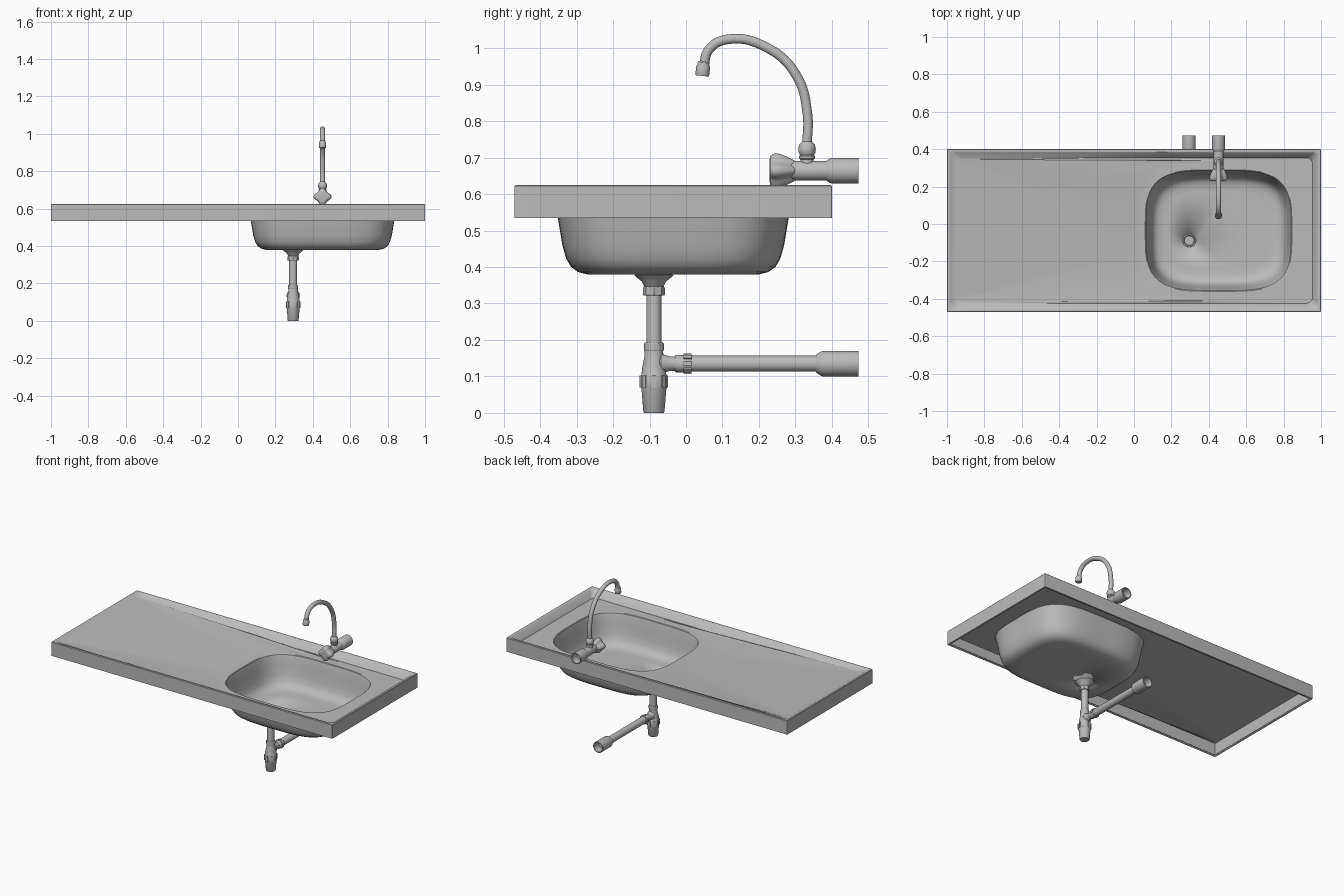
import bpy, bmesh, math
from mathutils import Vector, Matrix

cube = bpy.data.objects.get("Cube")
if cube:
    bpy.data.objects.remove(cube)

steel = bpy.data.materials.new("brushed_steel")
steel.use_nodes = True
GREY = (0.5, 0.5, 0.5, 1)
steel.diffuse_color = GREY
steel.node_tree.nodes["Principled BSDF"].inputs["Base Color"].default_value = GREY


def finish(bm, name, angle=35):
    mesh = bpy.data.meshes.new(name)
    bm.to_mesh(mesh)
    bm.free()
    mesh.materials.append(steel)
    obj = bpy.data.objects.new(name, mesh)
    bpy.context.collection.objects.link(obj)
    shade(obj, angle)
    return obj


def shade(obj, angle=35):
    bpy.ops.object.select_all(action='DESELECT')
    obj.select_set(True)
    bpy.context.view_layer.objects.active = obj
    bpy.ops.object.shade_smooth_by_angle(angle=math.radians(angle))


def ring(bm, points):
    return [bm.verts.new(p) for p in points]


def bridge(bm, a, b):
    n = len(a)
    for i in range(n):
        j = (i + 1) % n
        bm.faces.new((a[i], a[j], b[j], b[i]))


def fill_between(bm, outer, inner):
    edges = []
    for loop in (outer, inner):
        for i, v in enumerate(loop):
            w = loop[(i + 1) % len(loop)]
            edges.append(bm.edges.get((v, w)) or bm.edges.new((v, w)))
    made = bmesh.ops.triangle_fill(bm, edges=edges, use_beauty=True, normal=(0, 0, 1))
    for f in made["geom"]:
        if isinstance(f, bmesh.types.BMFace):
            f.normal_update()
            if f.normal.z < 0:
                f.normal_flip()


def lathe(name, profile, origin, axis='Z', segs=32, lobe=0.0, angle=35):
    """Revolve (radius, height) pairs around Z or Y; lobe makes four ridges."""
    bm = bmesh.new()
    rings = []
    for r, h in profile:
        pts = []
        for i in range(segs):
            t = 2 * math.pi * i / segs
            q = r * (1 + lobe * (math.cos(4 * t) - 1) / 2)
            pts.append((q * math.cos(t), q * math.sin(t), h))
        rings.append(ring(bm, pts))
    for a, b in zip(rings, rings[1:]):
        bridge(bm, a, b)
    bm.faces.new(rings[0][::-1])
    bm.faces.new(rings[-1])
    bmesh.ops.recalc_face_normals(bm, faces=bm.faces)
    if axis == 'Y':
        bm.transform(Matrix.Rotation(-math.pi / 2, 4, 'X'))
    bm.transform(Matrix.Translation(origin))
    return finish(bm, name, angle)


# Worktop: skirt, rim, sloping drainer and basin in one pressed sheet
BEND, LOW = 0.15, 0.58


def floor_z(x):
    return LOW + 0.033 * max(0, BEND - x) / 1.11


def tray_loop(inset, radius, z=None):
    x0, x1, y0, y1 = -1 + inset, 1 - inset, -0.47 + inset, 0.4 - inset
    pts = [(BEND, y0)]
    corners = [(x1, y0, -1, 1), (x1, y1, -1, -1), (x0, y1, 1, -1), (x0, y0, 1, 1)]
    for k, (cx, cy, sx, sy) in enumerate(corners):
        for i in range(7):
            t = math.pi / 2 * (k - 1 + i / 6)
            pts.append((cx + radius * (sx + math.cos(t)), cy + radius * (sy + math.sin(t))))
        if k == 1:
            pts.append((BEND, y1))
    return [(x, y, floor_z(x) if z is None else z) for x, y in pts]


def oval_loop(cx, cy, a, b, power, z=None, segs=96):
    pts = []
    for i in range(segs):
        t = 2 * math.pi * i / segs
        c, s = math.cos(t), math.sin(t)
        k = (abs(c) ** power + abs(s) ** power) ** (-1 / power)
        x, y = cx + a * c * k, cy + b * s * k
        pts.append((x, y, floor_z(x) if z is None else z))
    return pts


DRAIN = (0.295, -0.088)
bm = bmesh.new()
loops = [ring(bm, tray_loop(*spec)) for spec in (
    (0.012, 0.003, 0.535), (0, 0.004, 0.535), (0, 0.004, 0.622), (0.003, 0.004, 0.625),
    (0.014, 0.02, 0.625), (0.019, 0.025, 0.622), (0.046, 0.03))]
for a, b in zip(loops, loops[1:]):
    bridge(bm, a, b)

# Shallow step around the basin
step_top = ring(bm, oval_loop(0.46, -0.035, 0.46, 0.375, 3.2))
step_low = ring(bm, oval_loop(0.46, -0.035, 0.448, 0.365, 3.2, LOW))
fill_between(bm, loops[-1], step_top)
bridge(bm, step_top, step_low)

# Basin wall, listed as inset from the edge and height
previous = step_low
for inset, z in ((0, LOW), (0.004, 0.577), (0.01, 0.555), (0.016, 0.52), (0.026, 0.46),
                 (0.036, 0.425), (0.048, 0.404), (0.066, 0.391), (0.09, 0.385), (0.12, 0.384)):
    current = ring(bm, oval_loop(0.452, -0.035, 0.392 - inset, 0.325 - inset, 3.7, z))
    bridge(bm, previous, current)
    previous = current
hole = ring(bm, oval_loop(*DRAIN, 0.033, 0.033, 2, 0.384, 32))
fill_between(bm, previous, hole)
worktop = finish(bm, "worktop_with_basin", 30)
thick = worktop.modifiers.new("sheet_thickness", 'SOLIDIFY')
thick.thickness = 0.005
thick.offset = -1

# Waste fitting and trap
waste = (*DRAIN, 0)
lathe("drain_cup", [(0.025, 0.372), (0.026, 0.384), (0.028, 0.387), (0.034, 0.387), (0.036, 0.384),
                    (0.054, 0.378), (0.048, 0.372), (0.033, 0.36), (0.026, 0.345), (0.02, 0.34)], waste)
lathe("drain_nut", [(0.028, 0.322), (0.03, 0.325), (0.03, 0.342), (0.028, 0.346)], waste, segs=8, angle=20)
lathe("down_pipe", [(0.021, 0.18), (0.021, 0.33)], waste)
lathe("trap_top_nut", [(0.026, 0.17), (0.027, 0.172), (0.027, 0.19), (0.025, 0.193)], waste, segs=12, angle=20)
lathe("trap_body", [(0.027, 0), (0.029, 0.003), (0.034, 0.065), (0.036, 0.07), (0.036, 0.1),
                    (0.034, 0.105), (0.032, 0.125), (0.026, 0.155), (0.025, 0.175)], waste)


def lugs(name, origin, axis, radius, length, count=8):
    bm = bmesh.new()
    for i in range(count):
        turn = Matrix.Rotation(2 * math.pi * i / count, 4, 'Z')
        place = turn @ Matrix.Translation((radius, 0, 0)) @ Matrix.Diagonal((0.006, 0.011, length, 1))
        bmesh.ops.create_cube(bm, size=1, matrix=place)
    if axis == 'Y':
        bm.transform(Matrix.Rotation(-math.pi / 2, 4, 'X'))
    bm.transform(Matrix.Translation(origin))
    return finish(bm, name)


lugs("trap_collar_lugs", (*DRAIN, 0.086), 'Z', 0.036, 0.034)

# Outlet pipe to the wall, with a hollow end sleeve
outlet = (DRAIN[0], 0, 0.135)
lathe("outlet_branch", [(0.016, -0.09), (0.027, -0.068), (0.02, -0.045), (0.02, -0.02)], outlet, 'Y')
lathe("outlet_nut", [(0.022, -0.03), (0.024, -0.027), (0.024, 0.013), (0.022, 0.016)], outlet, 'Y')
lugs("outlet_nut_lugs", (DRAIN[0], 0.004, 0.135), 'Y', 0.025, 0.022)
lathe("outlet_pipe", [(0.022, 0.01), (0.022, 0.37)], outlet, 'Y')


def sleeve(name, start, end, origin):
    lathe(name, [(0.024, start), (0.033, start + 0.014), (0.035, start + 0.02), (0.035, end),
                 (0.03, end), (0.03, end - 0.05)], origin, 'Y')


sleeve("outlet_wall_sleeve", 0.356, 0.473, outlet)

# Tap body, handle and spout
TAP_X = 0.452
tap = (TAP_X, 0, 0.664)
lathe("tap_body", [(0.02, 0.28), (0.027, 0.298), (0.027, 0.395)], tap, 'Y')
sleeve("tap_wall_sleeve", 0.38, 0.473, tap)
lathe("tap_handle", [(0.028, 0.229), (0.04, 0.231), (0.046, 0.238), (0.048, 0.25), (0.044, 0.264),
                     (0.037, 0.28), (0.029, 0.296), (0.024, 0.302)], tap, 'Y', 48, 0.27, 50)
lathe("spout_neck", [(0.018, 0.67), (0.018, 0.695), (0.022, 0.698), (0.022, 0.704), (0.019, 0.707),
                     (0.023, 0.714), (0.024, 0.724), (0.021, 0.736), (0.014, 0.744)], (TAP_X, 0.332, 0))

path = [(0.332, 0.735), (0.333, 0.82), (0.303, 0.925), (0.225, 1.0), (0.112, 1.024),
        (0.062, 0.995), (0.048, 0.945)]
curve = bpy.data.curves.new("spout", 'CURVE')
curve.dimensions = '3D'
curve.bevel_depth = 0.0135
curve.bevel_resolution = 5
curve.use_fill_caps = True
curve.resolution_u = 10
spline = curve.splines.new('BEZIER')
spline.bezier_points.add(len(path) - 1)
for point, (y, z) in zip(spline.bezier_points, path):
    point.co = (TAP_X, y, z)
    point.handle_left_type = point.handle_right_type = 'AUTO'
spout = bpy.data.objects.new("spout", curve)
bpy.context.collection.objects.link(spout)
curve.materials.append(steel)
bpy.ops.object.select_all(action='DESELECT')
spout.select_set(True)
bpy.context.view_layer.objects.active = spout
bpy.ops.object.convert(target='MESH')
shade(bpy.context.object)

nozzle = lathe("spout_nozzle", [(0.018, -0.034), (0.019, -0.032), (0.019, -0.008), (0.016, -0.002),
                                (0.016, 0.002), (0.013, 0.006)], (0, 0, 0))
nozzle.location = (TAP_X, 0.048, 0.958)
nozzle.rotation_euler.x = math.radians(-6)
